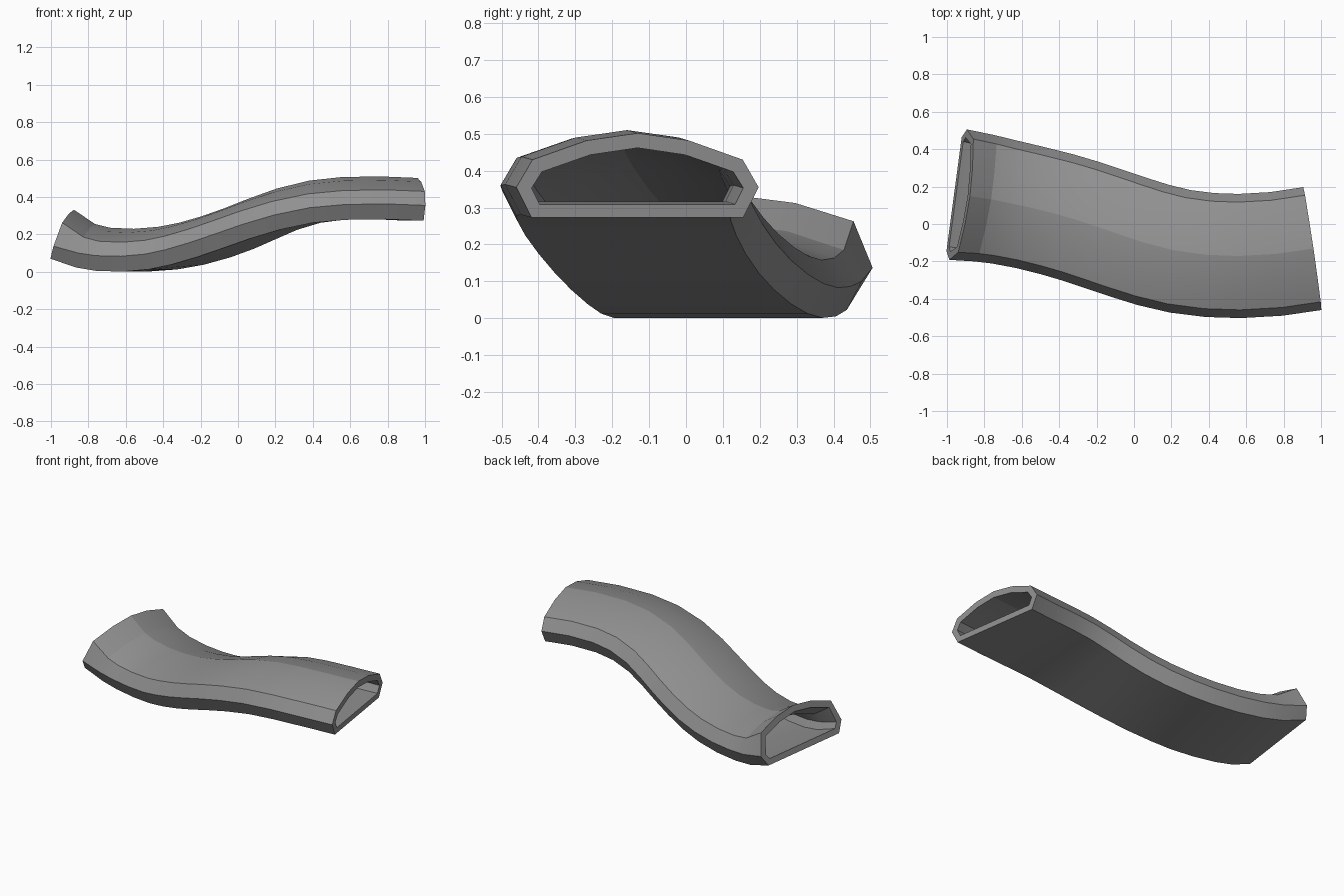
import bpy, bmesh, math
from mathutils import Vector

if "Cube" in bpy.data.objects:
    bpy.data.objects.remove(bpy.data.objects["Cube"])

# Path of the middle of the flat underside: x, y, z, width factor, roof lift
path = [(-.962, .16, .07, 1.06, .046), (-.82, .141, .023, 1.03, .01),
        (-.70, .119, .005, 1.01, .002), (-.55, .087, .001, 1, 0),
        (-.4, .049, .013, 1, 0), (-.27, .01, .038, 1, 0),
        (-.13, -.037, .078, 1, 0), (0, -.08, .124, 1, 0),
        (.13, -.119, .175, 1, 0), (.27, -.15, .225, 1, 0),
        (.42, -.167, .262, 1, 0), (.57, -.171, .278, 1, 0),
        (.76, -.16, .281, 1, 0), (.95, -.132, .273, 1, 0)]


def mirrored(half):
    """Complete a half profile that starts low and ends at the crown."""
    return half + [(-u, v) for u, v in reversed(half[:-1])]


outer = mirrored([(.29, 0), (.332, .082), (.288, .157), (.14, .209), (0, .229)])
inner = mirrored([(.268, .036), (.29, .08), (.262, .124), (.13, .17), (0, .189)])

bm = bmesh.new()


def section(i, profile):
    x, y, z, sw, lift = path[i]
    a = Vector(path[max(i - 1, 0)][:3])
    b = Vector(path[min(i + 1, len(path) - 1)][:3])
    t = (b - a).normalized()
    side = Vector((-t.y, t.x, 0)).normalized()
    up = t.cross(side).normalized()
    ring = []
    for u, v in profile:
        # The flared end raises the roof and slightly lowers the side ridge
        v += lift if v > .1 else -.25 * lift if v > .05 else 0
        ring.append(bm.verts.new(Vector((x, y, z)) + side * u * sw + up * v))
    return ring


def bridge(r1, r2):
    n = len(r1)
    for k in range(n):
        j = (k + 1) % n
        bm.faces.new((r1[k], r1[j], r2[j], r2[k]))


# Outer shell, inner bore and the two end rims
out = [section(i, outer) for i in range(len(path))]
bore = [section(i, inner) for i in range(len(path))]
loop = out + bore[::-1]
for r1, r2 in zip(loop, loop[1:] + loop[:1]):
    bridge(r1, r2)
bmesh.ops.recalc_face_normals(bm, faces=bm.faces)

mesh = bpy.data.meshes.new("curved_duct")
bm.to_mesh(mesh)
bm.free()
duct = bpy.data.objects.new("curved_duct", mesh)
bpy.context.collection.objects.link(duct)

# Dark grey finish, smooth along the length with crisp lengthwise facets
mat = bpy.data.materials.new("dark_grey")
mat.diffuse_color = (.28, .28, .28, 1)
mat.use_nodes = True
mat.node_tree.nodes["Principled BSDF"].inputs["Base Color"].default_value = mat.diffuse_color
mesh.materials.append(mat)
bpy.context.view_layer.objects.active = duct
duct.select_set(True)
bpy.ops.object.shade_smooth_by_angle(angle=math.radians(13))
